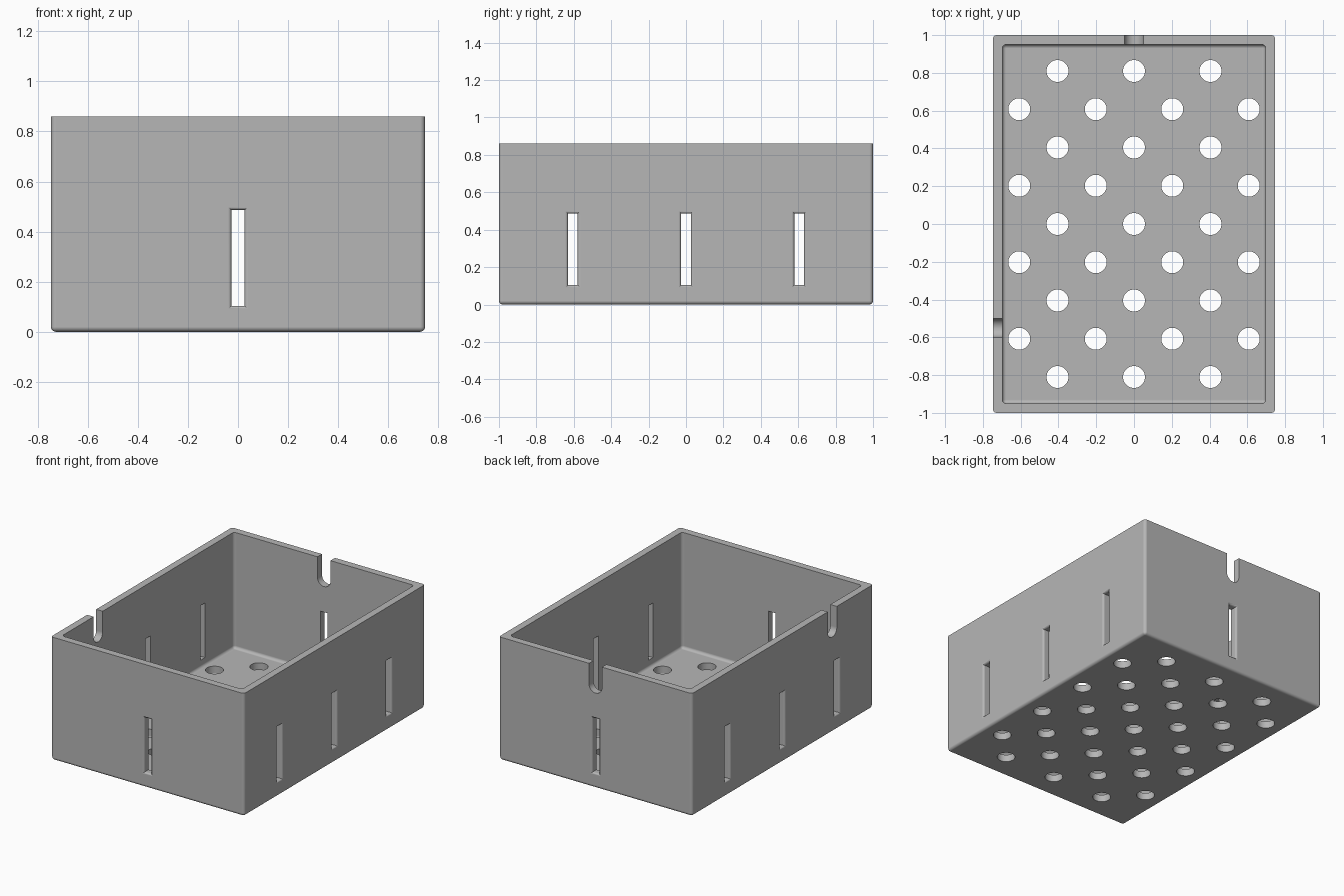
import bpy, bmesh
from math import pi, sin, cos, sqrt, radians
from mathutils import Matrix

if "Cube" in bpy.data.objects:
    bpy.data.objects.remove(bpy.data.objects["Cube"])

HX, HY, H = 0.747, 1.0, 0.86      # half width, half depth, height
WALL, ROUND = 0.05, 0.02

grey = bpy.data.materials.new("grey plastic")
grey.use_nodes = True
grey.diffuse_color = (0.47, 0.47, 0.47, 1)
grey.node_tree.nodes["Principled BSDF"].inputs["Base Color"].default_value = grey.diffuse_color


def make_object(name, bm):
    bmesh.ops.recalc_face_normals(bm, faces=bm.faces)
    mesh = bpy.data.meshes.new(name)
    bm.to_mesh(mesh)
    bm.free()
    mesh.materials.append(grey)
    obj = bpy.data.objects.new(name, mesh)
    bpy.context.collection.objects.link(obj)
    return obj


def rounded_tub(name, hx, hy, z0, z1):
    """Block with rounded vertical and bottom edges and a sharp top."""
    bm = bmesh.new()
    size = Matrix.Diagonal((2 * hx, 2 * hy, z1 - z0, 1))
    bmesh.ops.create_cube(bm, size=1, matrix=Matrix.Translation((0, 0, (z0 + z1) / 2)) @ size)
    top = max(v.co.z for v in bm.verts)
    edges = [e for e in bm.edges if min(v.co.z for v in e.verts) < top - 0.01]
    bmesh.ops.bevel(bm, geom=edges, offset=ROUND, segments=5, profile=0.5, affect='EDGES')
    return make_object(name, bm)


def loft(bm, rings, matrix):
    """Closed solid through rings of points."""
    loops = [[bm.verts.new(matrix @ Matrix.Translation(p).translation) for p in ring] for ring in rings]
    for a, b in zip(loops, loops[1:]):
        for i in range(len(a)):
            j = (i + 1) % len(a)
            bm.faces.new((a[i], a[j], b[j], b[i]))
    bm.faces.new(loops[0])
    bm.faces.new(loops[-1])


def wall_frame(side, along):
    """Local x runs along the wall, local y goes inward from its outer face."""
    turn = {"front": 0, "right": pi / 2, "back": pi, "left": -pi / 2}[side]
    reach = HY if side in ("front", "back") else HX
    return Matrix.Rotation(turn, 4, 'Z') @ Matrix.Translation((along, -reach, 0))


def add_slot(bm, matrix, half=0.026, low=0.104, high=0.486, r=0.014):
    """Upright slot whose outer rim is rounded over."""
    profile = [(-0.02, r)]
    for i in range(6):
        d = r * (1 - cos(i * pi / 10))
        profile.append((d, r - sqrt(max(0, r * r - (r - d) ** 2))))
    profile.append((WALL + 0.02, 0))
    rings = [[(-half - g, d, low - g), (half + g, d, low - g),
              (half + g, d, high + g), (-half - g, d, high + g)] for d, g in profile]
    loft(bm, rings, matrix)


def add_notch(bm, matrix, r=0.05, centre=0.715):
    """U-shaped notch open at the rim."""
    outline = [(r * cos(a), centre + r * sin(a)) for a in (pi + i * pi / 20 for i in range(21))]
    outline += [(r, H + 0.05), (-r, H + 0.05)]
    loft(bm, [[(x, d, z) for x, z in outline] for d in (-0.02, WALL + 0.02)], matrix)


def carve(target, cutter):
    mod = target.modifiers.new("carve", 'BOOLEAN')
    mod.operation, mod.solver, mod.object = 'DIFFERENCE', 'EXACT', cutter
    bpy.context.view_layer.objects.active = target
    bpy.ops.object.modifier_apply(modifier=mod.name)
    bpy.data.objects.remove(cutter)


# Open box: outer shell minus hollow
box = rounded_tub("open_box", HX, HY, 0, H)
carve(box, rounded_tub("hollow_cutter", HX - WALL, HY - WALL, WALL, H + 0.1))

# Wall slots and rim notches
bm = bmesh.new()
for side in ("front", "back"):
    add_slot(bm, wall_frame(side, 0))
for side in ("left", "right"):
    for along in (-0.605, 0, 0.605):
        add_slot(bm, wall_frame(side, along))
add_notch(bm, wall_frame("back", 0))
add_notch(bm, wall_frame("left", 0.55))

# Staggered drain holes in the floor
STEP = 0.2025
for row in range(-4, 5):
    columns = (-2, 0, 2) if row % 2 == 0 else (-3, -1, 1, 3)
    for col in columns:
        bmesh.ops.create_cone(bm, cap_ends=True, segments=40, radius1=0.058, radius2=0.058, depth=0.2,
                              matrix=Matrix.Translation((col * STEP, row * STEP, 0.02)))
carve(box, make_object("opening_cutter", bm))

# Smooth the rounded edges, keep flat faces flat
bpy.ops.object.select_all(action='DESELECT')
box.select_set(True)
bpy.context.view_layer.objects.active = box
bpy.ops.object.shade_smooth_by_angle(angle=radians(30))
weighted = box.modifiers.new("flat walls", 'WEIGHTED_NORMAL')
weighted.keep_sharp = True
